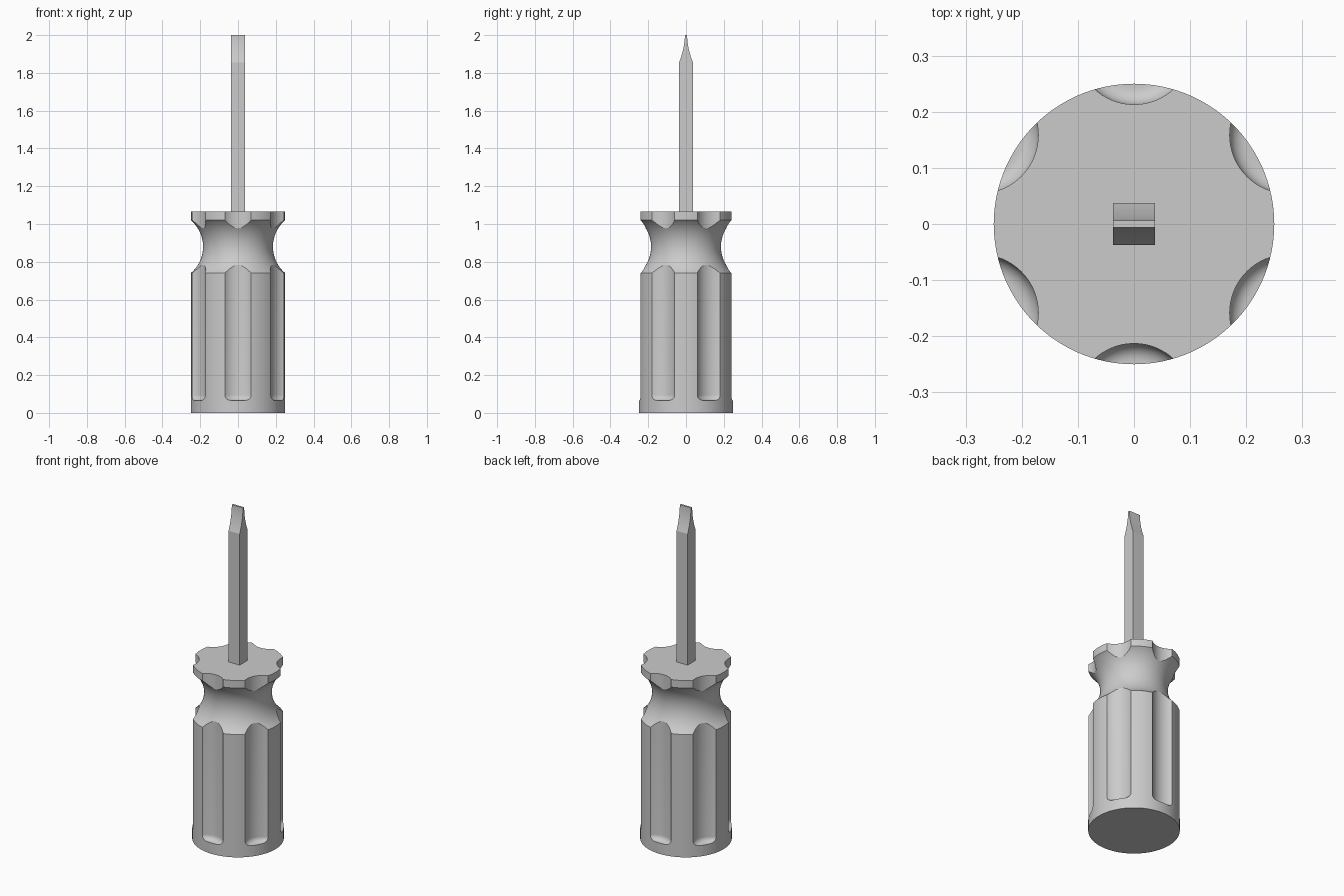
import bpy, bmesh
from math import pi, sin, cos, asin, radians

cube = bpy.data.objects.get("Cube")
if cube:
    bpy.data.objects.remove(cube, do_unlink=True)

# Single plain grey
grey = bpy.data.materials.new("light_grey")
grey.use_nodes = True
grey.diffuse_color = (0.6, 0.6, 0.6, 1)
grey.node_tree.nodes["Principled BSDF"].inputs["Base Color"].default_value = grey.diffuse_color


def make_object(name, bm):
    bmesh.ops.recalc_face_normals(bm, faces=bm.faces)
    mesh = bpy.data.meshes.new(name)
    bm.to_mesh(mesh)
    bm.free()
    mesh.materials.append(grey)
    obj = bpy.data.objects.new(name, mesh)
    bpy.context.collection.objects.link(obj)
    return obj


def lathe(bm, profile, segments, cx=0, cy=0):
    """Closed solid of revolution around a vertical axis, with flat caps."""
    rings = [[bm.verts.new((cx + r * cos(2 * pi * i / segments),
                            cy + r * sin(2 * pi * i / segments), z))
              for i in range(segments)] for r, z in profile]
    for low, high in zip(rings, rings[1:]):
        for i in range(segments):
            j = (i + 1) % segments
            bm.faces.new((low[i], low[j], high[j], high[i]))
    bm.faces.new(rings[0][::-1])
    bm.faces.new(rings[-1])


def activate(obj):
    bpy.ops.object.select_all(action='DESELECT')
    obj.select_set(True)
    bpy.context.view_layer.objects.active = obj


# Handle body with a concave neck below the collar
RADIUS, TOP = 0.25, 1.065
NECK_MID, NECK_HALF, WAIST = 0.88, 0.14, 0.185
sag = RADIUS - WAIST
arc_r = (NECK_HALF ** 2 + sag ** 2) / (2 * sag)
half_angle = asin(NECK_HALF / arc_r)
steps = 24
neck = []
for k in range(steps + 1):
    a = half_angle * (2 * k / steps - 1)
    neck.append((WAIST + arc_r * (1 - cos(a)), NECK_MID + arc_r * sin(a)))
bm = bmesh.new()
lathe(bm, [(RADIUS, 0)] + neck + [(RADIUS, TOP)], 120)
handle = make_object("handle", bm)

# Six round-bottomed flutes cut along the handle
FLUTE_R, FLUTE_CENTRE, FLUTE_Z, FILLET = 0.104, 0.317, 0.065, 0.03
flute = []
for k in range(9):
    a = pi / 2 * k / 8
    flute.append((FLUTE_R - FILLET * (1 - sin(a)), FLUTE_Z + FILLET * (1 - cos(a))))
flute.append((FLUTE_R, TOP + 0.1))
bm = bmesh.new()
for k in range(6):
    a = radians(30 + 60 * k)
    lathe(bm, flute, 64, FLUTE_CENTRE * cos(a), FLUTE_CENTRE * sin(a))
cutter = make_object("flute_cutter", bm)
cutter.hide_render = True

activate(handle)
cut = handle.modifiers.new("flutes", 'BOOLEAN')
cut.operation = 'DIFFERENCE'
cut.solver = 'EXACT'
cut.object = cutter
bpy.ops.object.modifier_apply(modifier=cut.name)
bpy.data.objects.remove(cutter, do_unlink=True)
bpy.ops.object.shade_smooth_by_angle(angle=radians(25))

# Square shaft with a hollow-ground flat tip
HALF, TIP_HALF, TIP_Z = 0.037, 0.006, 1.855
side = [(HALF, TOP - 0.05)]
for k in range(13):
    t = k / 12
    side.append((TIP_HALF + (HALF - TIP_HALF) * (1 - t) ** 1.9, TIP_Z + (2 - TIP_Z) * t))
outline = side + [(-y, z) for y, z in reversed(side)]
bm = bmesh.new()
face = bm.faces.new([bm.verts.new((-HALF, y, z)) for y, z in outline])
ext = bmesh.ops.extrude_face_region(bm, geom=[face])
bmesh.ops.translate(bm, vec=(2 * HALF, 0, 0),
                    verts=[v for v in ext["geom"] if isinstance(v, bmesh.types.BMVert)])
shaft = make_object("shaft", bm)
activate(shaft)
bpy.ops.object.shade_smooth_by_angle(angle=radians(15))
